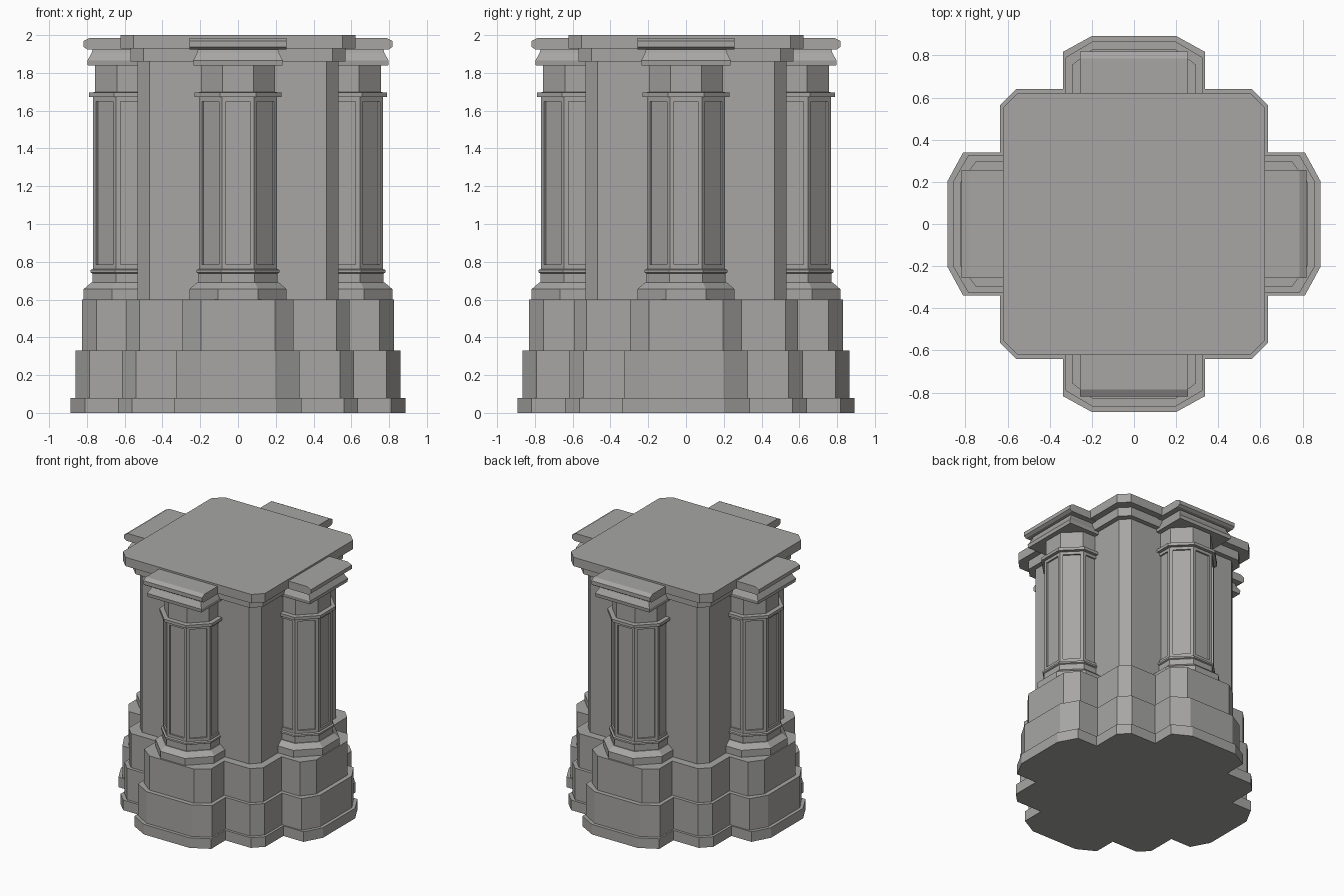
import bpy, bmesh, math
from mathutils import Matrix

if "Cube" in bpy.data.objects:
    bpy.data.objects.remove(bpy.data.objects["Cube"])

# Dark stone colour
STONE = bpy.data.materials.new("dark_stone")
STONE.diffuse_color = (.385, .38, .37, 1)
STONE.use_nodes = True
STONE.node_tree.nodes["Principled BSDF"].inputs["Base Color"].default_value = STONE.diffuse_color


def finish(name, bm):
    bmesh.ops.recalc_face_normals(bm, faces=bm.faces)
    mesh = bpy.data.meshes.new(name)
    bm.to_mesh(mesh)
    bm.free()
    mesh.materials.append(STONE)
    obj = bpy.data.objects.new(name, mesh)
    bpy.context.collection.objects.link(obj)
    return obj


def loft(rings):
    """Skin a stack of equal-length point rings and cap both ends."""
    bm = bmesh.new()
    rows = [[bm.verts.new(p) for p in ring] for ring in rings]
    n = len(rows[0])
    for a, b in zip(rows, rows[1:]):
        for i in range(n):
            j = (i + 1) % n
            bm.faces.new((a[i], a[j], b[j], b[i]))
    bm.faces.new(rows[0][::-1])
    bm.faces.new(rows[-1])
    return bm


def prism(name, outline, z0, z1):
    return finish(name, loft([[(x, y, z) for x, y in outline] for z in (z0, z1)]))


def four_way(quarter):
    pts = []
    for k in range(4):
        for x, y in quarter:
            for _ in range(k):
                x, y = -y, x
            pts.append((x, y))
    return pts


def chamfered(s, t):
    return four_way([(s, -t), (s, t)])


def lobed(o, o2, w, f, s, t):
    return four_way([(s, -w), (o2, -w), (o, -f), (o, f), (o2, w), (s, w), (s, t), (t, s)])


# Stepped, lobed base (very slightly deeper than wide)
for name, outline, z0, z1 in (
        ("base_foot", lobed(.886, .811, .337, .2, .635, .56), 0, .08),
        ("base_lower_step", lobed(.86, .785, .325, .197, .615, .54), .08, .33),
        ("base_upper_step", lobed(.825, .75, .295, .195, .59, .522), .33, .6)):
    prism(name, [(x, y * 1.007) for x, y in outline], z0, z1)

# Central block and top slabs
prism("core", chamfered(.532, .468), .6, 1.86)
prism("top_slab_lower", chamfered(.57, .5), 1.86, 1.93)
prism("top_slab_upper", chamfered(.622, .552), 1.93, 2.0)

CENTRE = .56
# Column profile: flat-to-centre distance, height
PROFILE = [(.257, .6), (.257, .655), (.217, .69), (.21, .69), (.21, .738),
           (.22, .743), (.22, .757), (.207, .762), (.207, 1.672),
           (.23, 1.673), (.23, 1.696), (.197, 1.698), (.197, 1.84)]


def octagon(r, z):
    r /= math.cos(math.pi / 8)
    return [(CENTRE + r * math.cos(a), r * math.sin(a), z)
            for a in (math.pi / 8 + i * math.pi / 4 for i in range(8))]


def rect(out, half, z):
    return [(.45, -half, z), (out, -half, z), (out, half, z), (.45, half, z)]


for k, side in enumerate(("right", "back", "left", "front")):
    turn = Matrix.Rotation(k * math.pi / 2, 4, 'Z')

    # Octagonal column with sunken panels on the shaft
    bm = loft([octagon(r, z) for r, z in PROFILE])
    bmesh.ops.recalc_face_normals(bm, faces=bm.faces)
    shaft = [f for f in bm.faces if 1.1 < f.calc_center_median().z < 1.3 and len(f.verts) == 4]
    bmesh.ops.inset_individual(bm, faces=shaft, thickness=.032, depth=0)
    bmesh.ops.inset_individual(bm, faces=shaft, thickness=.0005, depth=-.012)
    finish(side + "_column", bm).matrix_world = turn

    # Flared capital
    bm = loft([rect(.795, .235, 1.838), rect(.798, .238, 1.865),
               rect(.775, .217, 1.905), rect(.77, .212, 1.925)])
    finish(side + "_capital", bm).matrix_world = turn

    # Abacus with a sloped front edge
    section = [(.45, 1.925), (.798, 1.925), (.818, 1.938), (.818, 1.968), (.785, 1.986), (.45, 1.986)]
    bm = loft([[(x, y, z) for x, z in section] for y in (-.257, .257)])
    finish(side + "_abacus", bm).matrix_world = turn
